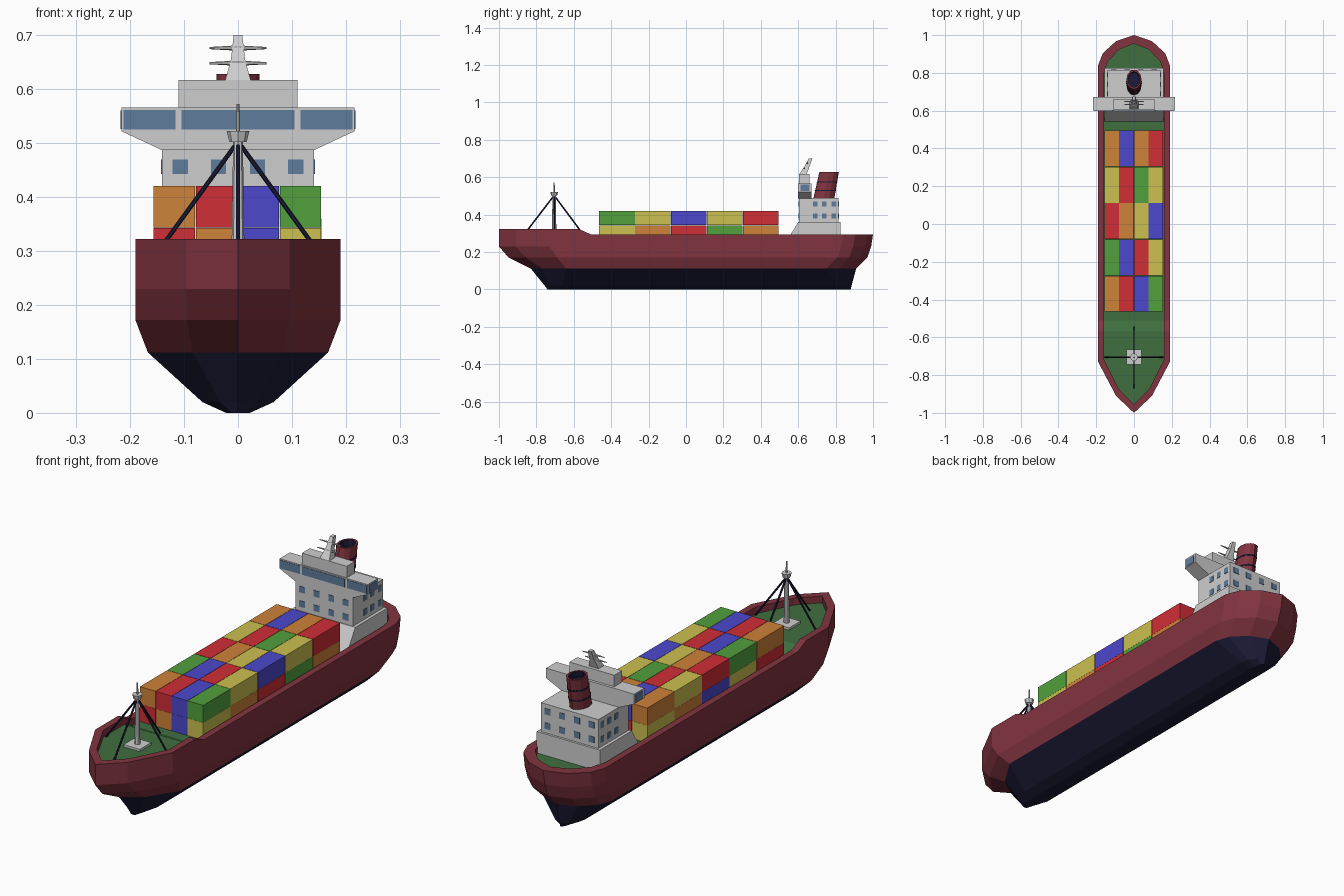
import bpy, bmesh, math
from mathutils import Vector

cube = bpy.data.objects.get("Cube")
if cube:
    bpy.data.objects.remove(cube, do_unlink=True)


def material(name, r, g, b):
    lin = [(c / 255 / 12.92 if c < 10 else ((c / 255 + 0.055) / 1.055) ** 2.4) for c in (r, g, b)]
    m = bpy.data.materials.new(name)
    m.use_nodes = True
    m.diffuse_color = (*lin, 1)
    m.node_tree.nodes["Principled BSDF"].inputs["Base Color"].default_value = (*lin, 1)
    return m


HULL = material("hull maroon", 130, 52, 64)
NAVY = material("navy", 27, 27, 54)
DECK = material("deck green", 62, 110, 62)
GREY = material("light grey", 206, 206, 206)
GLASS = material("window blue", 94, 124, 156)
RED = material("container red", 208, 46, 55)
BLUE = material("container blue", 76, 72, 206)
GREEN = material("container green", 82, 160, 60)
YELLOW = material("container yellow", 204, 192, 80)
ORANGE = material("container orange", 206, 130, 58)


def finish(name, bm, mats):
    bmesh.ops.recalc_face_normals(bm, faces=bm.faces[:])
    me = bpy.data.meshes.new(name)
    bm.to_mesh(me)
    bm.free()
    for m in mats:
        me.materials.append(m)
    ob = bpy.data.objects.new(name, me)
    bpy.context.collection.objects.link(ob)
    return ob


def loft(name, rings, mats, pick=lambda i: 0):
    """Skin equal rings; pick gives the material of each band, caps are bands -1 and n - 1."""
    bm = bmesh.new()
    vs = [[bm.verts.new(p) for p in ring] for ring in rings]
    n = len(rings[0])
    for i in range(len(vs) - 1):
        for j in range(n):
            k = (j + 1) % n
            f = bm.faces.new((vs[i][j], vs[i][k], vs[i + 1][k], vs[i + 1][j]))
            f.material_index = pick(i)
    for ring, band in ((vs[0], -1), (vs[-1], len(vs) - 1)):
        # caps are strips across, so that they may bend
        for j in range(n // 2):
            quad = [ring[j], ring[j + 1], ring[-j - 1], ring[-j % n]]
            face = list(dict.fromkeys(quad))
            if len(face) > 2:
                bm.faces.new(face).material_index = pick(band)
    return finish(name, bm, mats)


def rect(x, y0, y1, z):
    return [(-x, y0, z), (x, y0, z), (x, y1, z), (-x, y1, z)]


def block(name, x, y0, y1, z0, z1, mat, top=None):
    tx, ty0, ty1 = top or (x, y0, y1)
    return loft(name, [rect(x, y0, y1, z0), rect(tx, ty0, ty1, z1)], [mat])


def box(name, centre, size, mat):
    ob = block(name, size[0] / 2, -size[1] / 2, size[1] / 2, -size[2] / 2, size[2] / 2, mat)
    ob.location = centre
    return ob


def rod(name, a, b, r0, r1, mat, sides=8):
    a, b = Vector(a), Vector(b)
    bm = bmesh.new()
    bmesh.ops.create_cone(bm, cap_ends=True, segments=sides, radius1=r0, radius2=r1, depth=(b - a).length)
    ob = finish(name, bm, [mat])
    ob.location = (a + b) / 2
    ob.rotation_euler = (b - a).to_track_quat("Z", "Y").to_euler()
    return ob


# Hull: stacked waterlines, then the rim and the sunken deck
def waterline(z, w, bow, mid, shoulder, stern, rise=0.0):
    run = 0.16 if w > 0.1 else 0.08
    half = [(0, bow), (w / 2, mid), (w, shoulder), (w, -0.57), (w, -0.51), (w, stern - run),
            (w * 0.87, stern - run * 0.6), (w / 2, stern - run * 0.2), (0, stern)]
    pts = [(x, y, z + (rise if i < 4 else 0)) for i, (x, y) in enumerate(half)]
    return pts + [(-x, y, zz) for x, y, zz in pts[-2:0:-1]]


FORE = 0.027
hull_rings = [
    waterline(0.0, 0.022, -0.74, -0.735, -0.70, 0.88),
    waterline(0.02, 0.066, -0.755, -0.73, -0.66, 0.885),
    waterline(0.112, 0.167, -0.83, -0.77, -0.64, 0.91),
    waterline(0.172, 0.19, -0.95, -0.86, -0.69, 0.97),
    waterline(0.23, 0.19, -1.0, -0.91, -0.73, 0.99),
    waterline(0.295, 0.19, -1.0, -0.91, -0.73, 1.0, FORE),
    waterline(0.295, 0.16, -0.955, -0.875, -0.715, 0.955, FORE),
    waterline(0.265, 0.16, -0.955, -0.875, -0.715, 0.955, FORE),
]
loft("hull", hull_rings, [HULL, NAVY, DECK], lambda i: 1 if i < 2 else 2 if i == 7 else 0)

# Containers: five bays of four columns and two tiers, listed bow to stern
paint = dict(r=RED, b=BLUE, g=GREEN, y=YELLOW, o=ORANGE)
tiers = ["roby ygro bryr orbg yego".replace("e", "r"), "orbg gbry royb yrgy obor"]
for t, tier in enumerate(tiers):
    for bay, row in enumerate(tier.split()):
        for col, c in enumerate(row):
            c = "o" if (t, bay, col) in ((0, 1, 3), (0, 4, 3)) else c
            box("container", (-0.118 + 0.078 * col, -0.369 + 0.192 * bay, 0.3045 + 0.0775 * t),
                (0.0765, 0.19, 0.077), paint[c])

# Deckhouse
block("deckhouse_base", 0.155, 0.54, 0.825, 0.262, 0.36, GREY, (0.155, 0.6, 0.825))
block("deckhouse", 0.141, 0.603, 0.815, 0.36, 0.488, GREY)
profile = [(0.141, 0.487), (0.216, 0.522), (0.216, 0.566)]
profile += [(-x, z) for x, z in reversed(profile)]
loft("bridge", [[(x, y, z) for x, z in profile] for y in (0.6, 0.672)], [GREY])
block("bridge_roof_house", 0.11, 0.605, 0.66, 0.566, 0.617, GREY)

# Windows as thin plates
for z in (0.392, 0.456):
    for x in (-0.107, -0.036, 0.036, 0.107):
        for y in (0.603, 0.815):
            box("deckhouse_window", (x, y, z), (0.028, 0.004, 0.027), GLASS)
    for y in (0.69, 0.74, 0.79):
        for side in (-1, 1):
            box("deckhouse_window", (side * 0.141, y, z), (0.004, 0.024, 0.027), GLASS)
for x, w in ((-0.164, 0.097), (0, 0.21), (0.164, 0.097)):
    box("bridge_window", (x, 0.6, 0.543), (w, 0.004, 0.036), GLASS)
for side in (-1, 1):
    box("bridge_side_window", (side * 0.216, 0.636, 0.543), (0.004, 0.05, 0.034), GLASS)

# Raked signal mast with two tapered yards
block("signal_mast", 0.024, 0.605, 0.645, 0.615, 0.655, GREY, (0.013, 0.632, 0.659))
block("signal_mast_top", 0.013, 0.632, 0.659, 0.655, 0.70, GREY, (0.008, 0.656, 0.676))
for y, z in ((0.632, 0.648), (0.648, 0.676)):
    for side in (-1, 1):
        rod("signal_yard", (0, y, z), (side * 0.053, y, z), 0.005, 0.002, GREY, 6)


# Raked funnel with dark bands and a hollow top
def oval(z, scale=1.0):
    t = (z - 0.486) / 0.142
    cy, ry = 0.737 + 0.028 * t, 0.056 - 0.004 * t
    return [(0.04 * scale * math.sin(a), cy + ry * scale * math.cos(a), z)
            for a in (math.tau * i / 12 for i in range(12))]


funnel = [oval(0.486)]
for z in (0.526, 0.572):
    funnel += [oval(z), oval(z, 1.04), oval(z + 0.006, 1.04), oval(z + 0.006)]
funnel += [oval(0.616), oval(0.628), oval(0.628, 0.8), oval(0.60, 0.8)]
loft("funnel", funnel, [HULL, NAVY], lambda i: 1 if i in (1, 2, 3, 5, 6, 7, 11, 12) else 0)

# Foremast with lookout and stays
MY = -0.705
block("foremast_plate", 0.04, MY - 0.04, MY + 0.04, 0.288, 0.302, GREY)
rod("foremast", (0, MY, 0.30), (0, MY, 0.505), 0.012, 0.009, GREY)
rod("lookout", (0, MY, 0.502), (0, MY, 0.522), 0.016, 0.021, GREY)
rod("foremast_tip", (0, MY, 0.52), (0, MY, 0.572), 0.004, 0.003, GREY)
for x, y in ((0.156, MY), (-0.156, MY), (0, -0.87), (0, -0.545)):
    rod("foremast_stay", (0, MY, 0.503), (x, y, 0.288), 0.0042, 0.0042, NAVY, 6)
